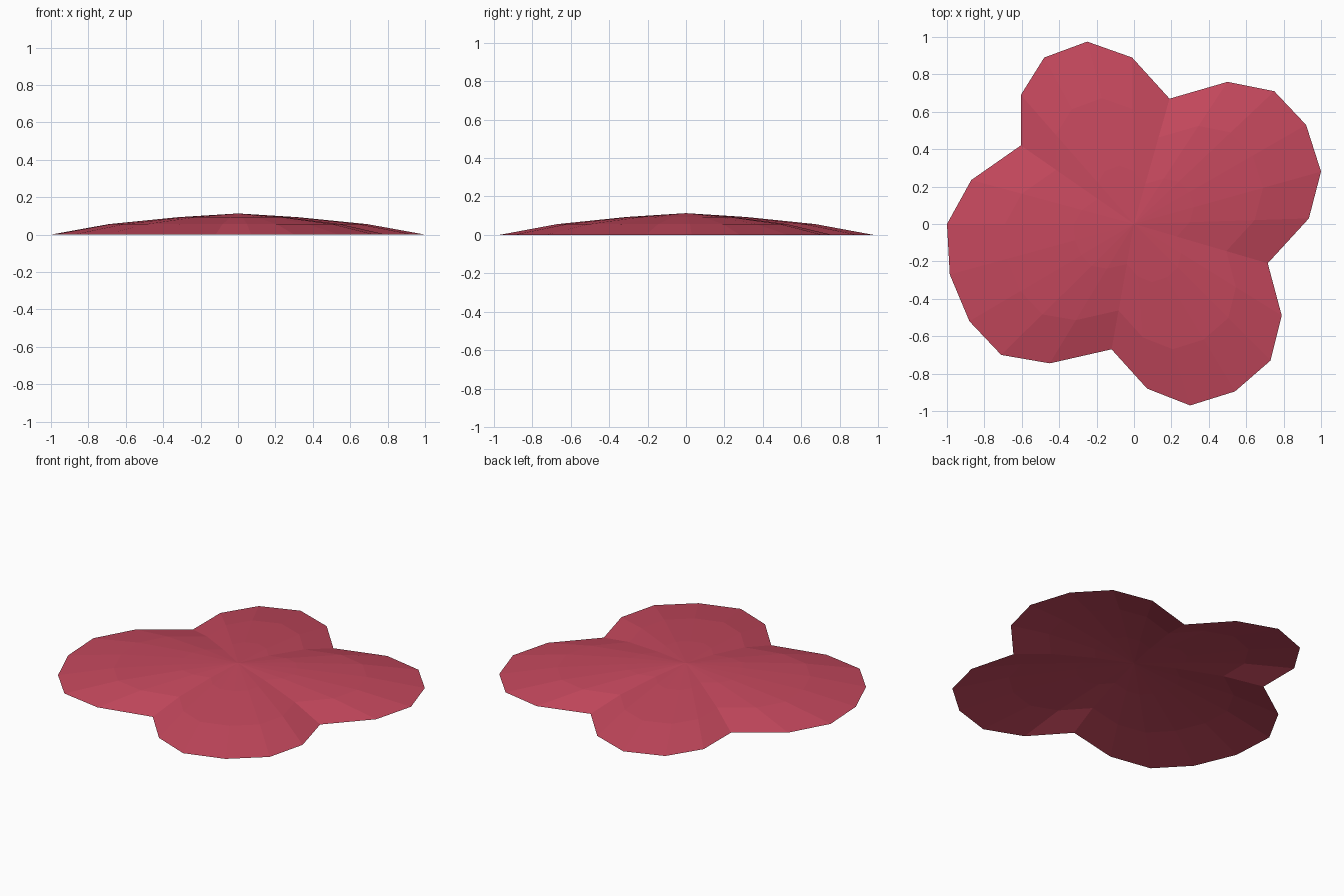
import bpy
import bmesh

cube = bpy.data.objects.get("Cube")
if cube:
    bpy.data.objects.remove(cube, do_unlink=True)

# Rose red, used on the whole blossom
red = bpy.data.materials.new("rose_red")
red.use_nodes = True
colour = (0.56, 0.065, 0.11, 1)
red.diffuse_color = colour
red.node_tree.nodes["Principled BSDF"].inputs["Base Color"].default_value = colour

# Rim of the four petals; each row starts at the notch before a petal
rim = [
    (.715, -.21), (.935, .03), (1, .28), (.92, .53), (.75, .71), (.5, .76),
    (.19, .67), (-.01, .89), (-.25, .975), (-.48, .89), (-.605, .69),
    (-.605, .42), (-.87, .235), (-1, 0), (-.985, -.27), (-.88, -.52), (-.71, -.7), (-.45, -.745),
    (-.12, -.67), (.07, -.88), (.3, -.97), (.54, -.895), (.73, -.73), (.79, -.49),
]
# Scale and height of each ring, from the rim inwards
rings = [(1, 0), (.69, .056), (.32, .093)]
peak = .113


def build_blossom():
    bm = bmesh.new()
    loops = [[bm.verts.new((x * s, y * s, z)) for x, y in rim] for s, z in rings]
    top = bm.verts.new((0, 0, peak))
    count = len(rim)
    for i in range(count):
        j = (i + 1) % count
        for outer, inner in zip(loops, loops[1:]):
            bm.faces.new((outer[i], outer[j], inner[j], inner[i]))
        bm.faces.new((loops[-1][i], loops[-1][j], top))
    mesh = bpy.data.meshes.new("blossom")
    bm.to_mesh(mesh)
    bm.free()
    mesh.materials.append(red)
    blossom = bpy.data.objects.new("blossom", mesh)
    bpy.context.collection.objects.link(blossom)


build_blossom()
